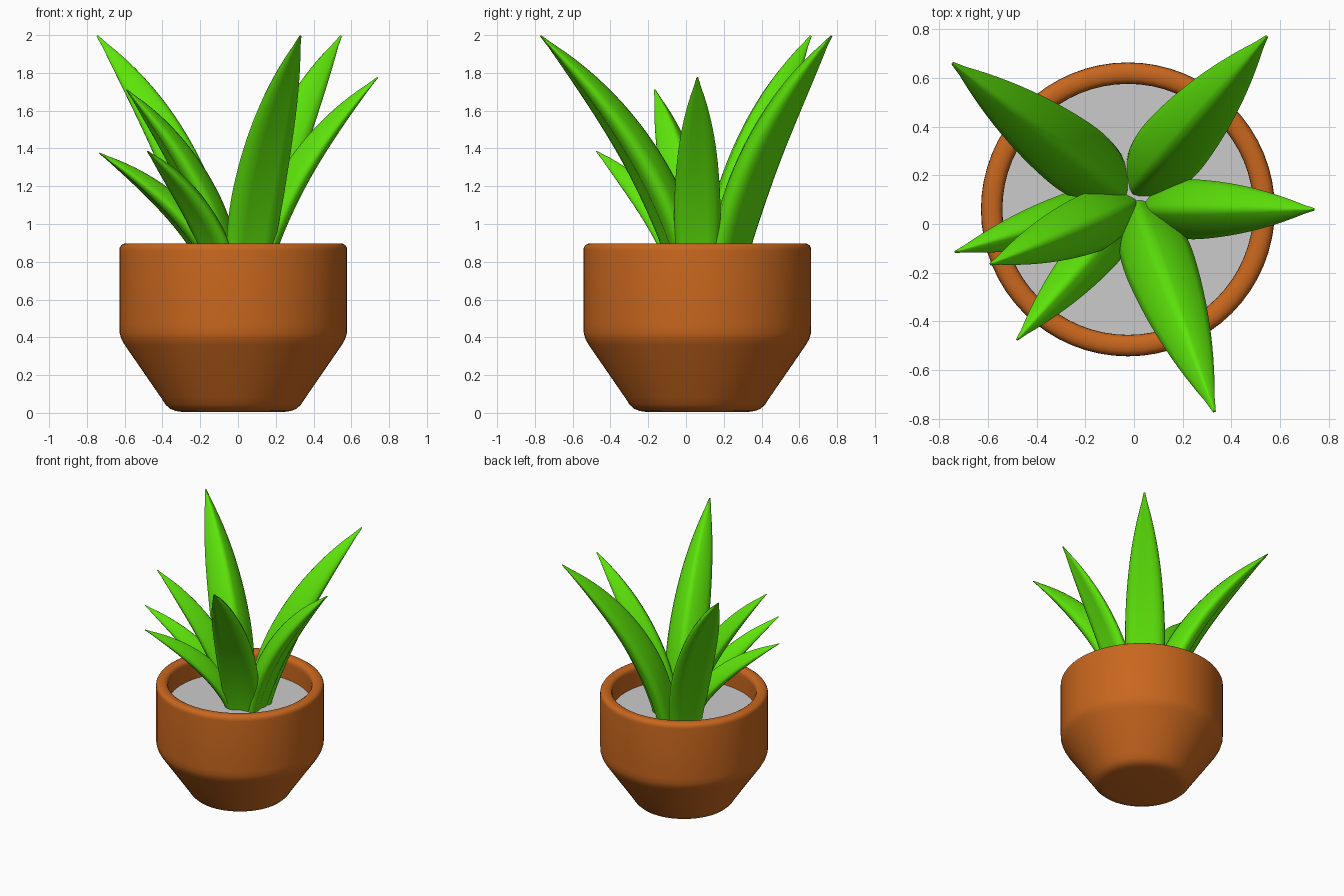
import bpy, bmesh, math
from mathutils import Vector

if "Cube" in bpy.data.objects:
    bpy.data.objects.remove(bpy.data.objects["Cube"])

CX, CY = -0.025, 0.06      # pot axis
SOIL_Z = 0.73


def material(name, color):
    m = bpy.data.materials.new(name)
    m.diffuse_color = (*color, 1)
    m.use_nodes = True
    m.node_tree.nodes["Principled BSDF"].inputs["Base Color"].default_value = m.diffuse_color
    return m


def finish(name, bm, mat=None, angle=35):
    bmesh.ops.remove_doubles(bm, verts=bm.verts, dist=1e-5)
    bmesh.ops.recalc_face_normals(bm, faces=bm.faces)
    me = bpy.data.meshes.new(name)
    bm.to_mesh(me)
    bm.free()
    ob = bpy.data.objects.new(name, me)
    bpy.context.collection.objects.link(ob)
    if mat:
        me.materials.append(mat)
    bpy.ops.object.select_all(action='DESELECT')
    ob.select_set(True)
    bpy.context.view_layer.objects.active = ob
    bpy.ops.object.shade_smooth_by_angle(angle=math.radians(angle))
    return ob


clay = material("clay", (0.58, 0.135, 0.013))
green = material("leaf_green", (0.11, 0.78, 0.003))

# Pot: lathed profile with rounded foot, shoulder and rim, closed floor inside
profile = [(0, 0.005), (0.27, 0.005), (0.305, 0.01), (0.335, 0.022), (0.358, 0.043), (0.382, 0.08),
           (0.575, 0.36), (0.592, 0.39), (0.601, 0.42), (0.603, 0.46),
           (0.603, 0.86), (0.601, 0.875), (0.594, 0.887), (0.582, 0.895), (0.567, 0.898),
           (0.551, 0.898), (0.535, 0.894), (0.523, 0.886), (0.516, 0.87), (0.515, 0.85),
           (0.515, 0.62), (0, 0.62)]
bm = bmesh.new()
vs = [bm.verts.new((r, 0, z)) for r, z in profile]
es = [bm.edges.new(p) for p in zip(vs, vs[1:])]
bmesh.ops.spin(bm, geom=vs + es, cent=(0, 0, 0), axis=(0, 0, 1),
               angle=math.tau, steps=64, use_duplicate=False)
bmesh.ops.translate(bm, verts=bm.verts, vec=(CX, CY, 0))
finish("pot", bm, clay, 45)

# Soil: flat grey disc
bm = bmesh.new()
bmesh.ops.create_circle(bm, cap_ends=True, segments=64, radius=0.517)
bmesh.ops.translate(bm, verts=bm.verts, vec=(CX, CY, SOIL_Z))
finish("soil", bm)

# Leaf cross-section (side, inward): soft inner ridge, rounded edges, shallow outer groove
half = [(0, 0.92), (0.2, 0.83), (0.55, 0.55), (0.85, 0.22), (1, -0.04),
        (0.95, -0.2), (0.75, -0.34), (0.42, -0.4), (0, -0.3)]
section = half + [(-x, y) for x, y in half[-2:0:-1]]


def leaf(name, origin, tip, half_width):
    origin, tip = Vector((*origin, SOIL_Z - 0.02)), Vector(tip)
    flat = Vector((tip.x - origin.x, tip.y - origin.y, 0))
    reach, height = flat.length, tip.z - origin.z
    out = flat.normalized()
    side = out.cross(Vector((0, 0, 1)))
    r0, steps = 0.1, 24
    bm = bmesh.new()
    rings = []
    for i in range(steps + 1):
        t = i / steps
        # blade leans outward more and more toward the tip
        r = r0 + (reach - r0) * (0.36 * t + 0.64 * t * t)
        slope = Vector(((reach - r0) * (0.36 + 1.28 * t), height)).normalized()
        inward = out * -slope.y + Vector((0, 0, slope.x))
        centre = origin + out * r + Vector((0, 0, height * t))
        swell = 0.8 + 0.2 * math.sin(min(1, t / 0.4) * math.pi / 2)
        w = half_width * max(0.04, (1 - t ** 3.6) * swell)
        rings.append([bm.verts.new(centre + side * (x * w) + inward * (y * w)) for x, y in section])
    n = len(section)
    for a, b in zip(rings, rings[1:]):
        for k in range(n):
            bm.faces.new((a[k], a[(k + 1) % n], b[(k + 1) % n], b[k]))
    bm.faces.new(rings[0])
    bm.faces.new(rings[-1])
    finish(name, bm, green, 65)


# Seven leaves fanning out from the centre: origin, tip, half width
leaves = {
    "leaf_back_left": ((-0.04, 0.12), (-0.745, 0.66, 1.995), 0.152),
    "leaf_back_right": ((0.0, 0.13), (0.545, 0.77, 1.995), 0.152),
    "leaf_right": ((0.02, 0.06), (0.74, 0.06, 1.775), 0.126),
    "leaf_front": ((0.01, 0.09), (0.33, -0.77, 1.995), 0.15),
    "leaf_front_left": ((0.0, 0.07), (-0.48, -0.475, 1.385), 0.104),
    "leaf_left_tall": ((0.03, 0.09), (-0.59, -0.165, 1.71), 0.125),
    "leaf_left_low": ((-0.02, 0.10), (-0.735, -0.115, 1.375), 0.104),
}
for name, (origin, tip, hw) in leaves.items():
    leaf(name, origin, tip, hw)
